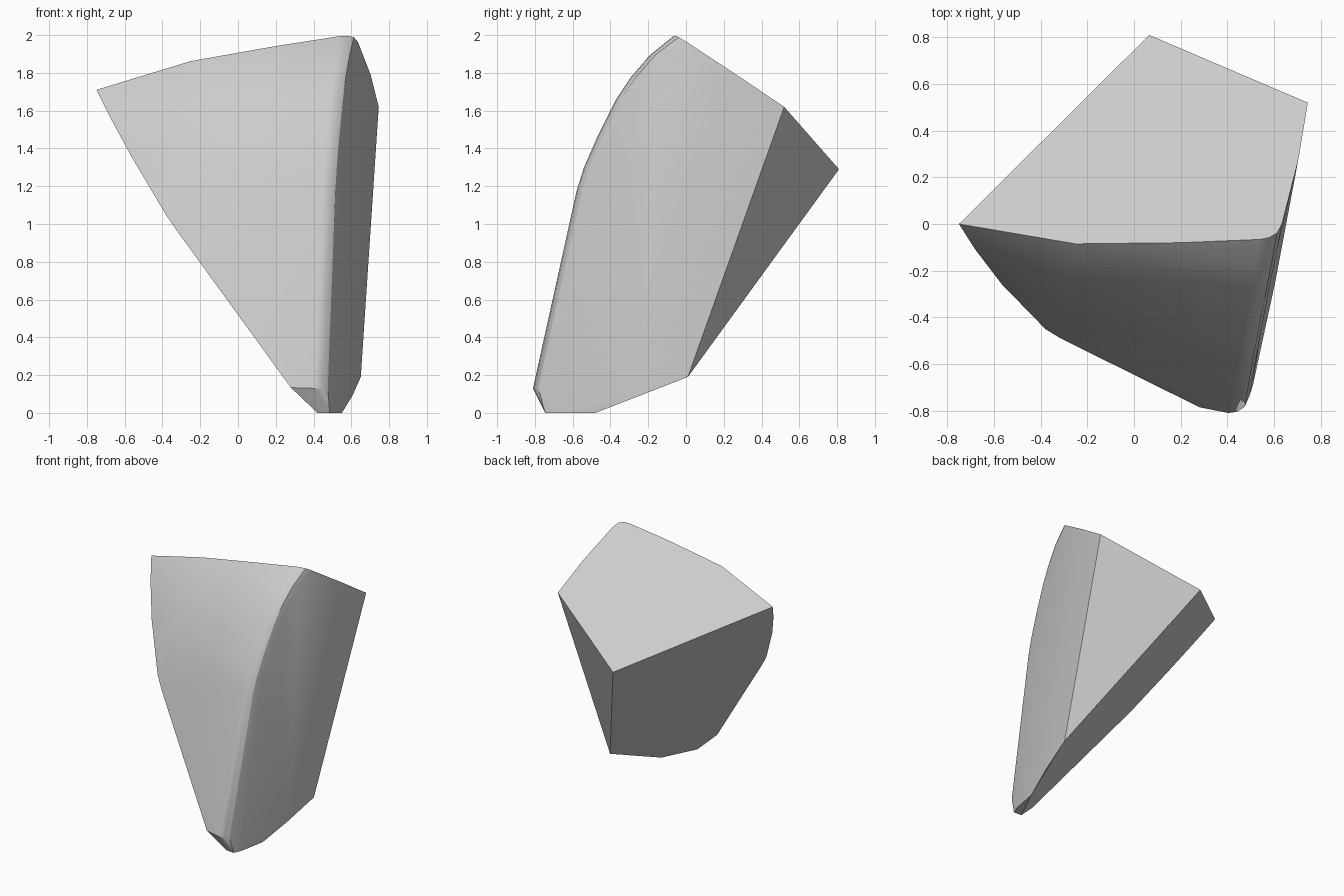
import bpy, bmesh, math

if "Cube" in bpy.data.objects:
    bpy.data.objects.remove(bpy.data.objects["Cube"])


def top_z(x, y):      # sloping flat cap
    return 1.8486 + 0.1848 * x - 0.7045 * y


def under_z(x, y):    # sloping flat underside
    return 1.71 - 1.0897 * (x + 0.75) + 0.578 * y


def side_x(y, z):     # flat right-hand side
    return 0.745 + 0.207 * (y - 0.52) - 0.007 * (z - 1.62)


points = []

# Rim of the cap, with a rounded front right corner
for x, y in [(-0.75, 0), (-0.25, -0.085), (0.2, -0.08), (0.54, -0.066), (0.58, -0.058),
             (0.613, -0.038), (0.634, 0.0), (0.703, 0.27), (0.745, 0.52), (0.065, 0.81)]:
    points.append((x, y, top_z(x, y)))

# Curved left edge and lower edge of the underside
for x, y in [(-0.68, -0.11), (-0.565, -0.26), (-0.38, -0.45), (-0.315, -0.49),
             (0.28, -0.785), (0.605, -0.25), (0.65, 0.01)]:
    points.append((x, y, under_z(x, y)))

# Left end of the bowed front
points += [(-0.27, -0.17, 1.76), (-0.295, -0.33, 1.48), (-0.31, -0.42, 1.22)]

# Rounded front right edge, following the bowed front profile
for y, z in [(-0.19, 1.895), (-0.29, 1.78), (-0.37, 1.66), (-0.47, 1.46),
             (-0.54, 1.3), (-0.578, 1.18), (-0.81, 0.13)]:
    edge = side_x(y, z)
    points += [(edge - 0.075, y, z), (edge - 0.035, y + 0.006, z),
               (edge - 0.005, y + 0.028, z), (side_x(y + 0.075, z), y + 0.075, z)]

# Small flat foot
points += [(0.42, -0.74, 0), (0.485, -0.745, 0), (0.51, -0.69, 0), (0.55, -0.48, 0)]

bm = bmesh.new()
for p in points:
    bm.verts.new(p)
hull = bmesh.ops.convex_hull(bm, input=bm.verts[:])
loose = [v for v in bm.verts if not v.link_faces]
bmesh.ops.delete(bm, geom=loose, context='VERTS')
bmesh.ops.dissolve_limit(bm, angle_limit=math.radians(1.5), verts=bm.verts[:], edges=bm.edges[:])
bmesh.ops.recalc_face_normals(bm, faces=bm.faces[:])

mesh = bpy.data.meshes.new("rock_shard")
bm.to_mesh(mesh)
bm.free()
shard = bpy.data.objects.new("rock_shard", mesh)
bpy.context.collection.objects.link(shard)

grey = bpy.data.materials.new("stone_grey")
grey.diffuse_color = (0.6, 0.6, 0.6, 1)
grey.use_nodes = True
grey.node_tree.nodes["Principled BSDF"].inputs["Base Color"].default_value = grey.diffuse_color
mesh.materials.append(grey)

bpy.context.view_layer.objects.active = shard
shard.select_set(True)
bpy.ops.object.shade_smooth_by_angle(angle=math.radians(30))
